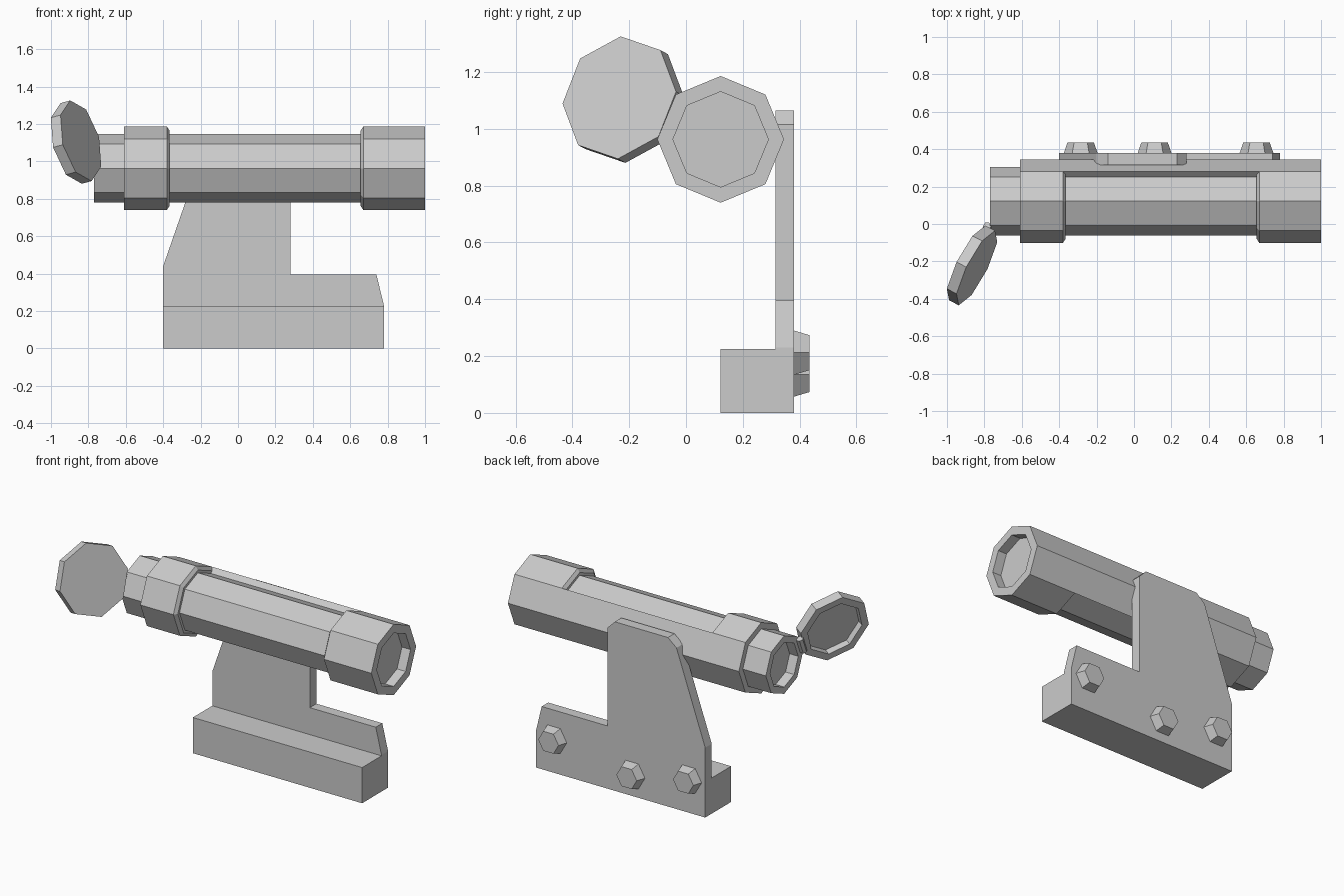
import bpy, bmesh, math
from mathutils import Vector, Matrix

cube = bpy.data.objects.get("Cube")
if cube:
    bpy.data.objects.remove(cube, do_unlink=True)

GREY = (0.6, 0.6, 0.6, 1.0)
metal = bpy.data.materials.new("plain_grey")
metal.use_nodes = True
metal.diffuse_color = GREY
for node in metal.node_tree.nodes:
    if node.type == 'BSDF_PRINCIPLED':
        node.inputs["Base Color"].default_value = GREY


def finish(name, bm, matrix=None):
    bmesh.ops.recalc_face_normals(bm, faces=bm.faces)
    mesh = bpy.data.meshes.new(name)
    bm.to_mesh(mesh)
    bm.free()
    mesh.materials.append(metal)
    ob = bpy.data.objects.new(name, mesh)
    if matrix:
        ob.matrix_world = matrix
    bpy.context.collection.objects.link(ob)
    return ob


def lathe_x(name, profile, matrix, sides=8):
    """Faceted solid around local x from (x, radius) points, capped at both ends."""
    bm = bmesh.new()
    rings = []
    for x, r in profile:
        rings.append([bm.verts.new((x, r * math.cos(k * math.tau / sides),
                                    r * math.sin(k * math.tau / sides)))
                      for k in range(sides)])
    for a, b in zip(rings, rings[1:]):
        for k in range(sides):
            j = (k + 1) % sides
            bm.faces.new((a[k], a[j], b[j], b[k]))
    bm.faces.new(rings[0])
    bm.faces.new(rings[-1])
    return finish(name, bm, matrix)


def prism(name, points, axis, start, end):
    """Extrude a flat outline along one axis (0 = x, 1 = y)."""
    bm = bmesh.new()
    def place(p, d):
        return (d, p[0], p[1]) if axis == 0 else (p[0], d, p[1])
    face = bm.faces.new([bm.verts.new(place(p, start)) for p in points])
    out = bmesh.ops.extrude_face_region(bm, geom=[face])
    shift = Vector(place((0, 0), end - start))
    verts = [v for v in out["geom"] if isinstance(v, bmesh.types.BMVert)]
    bmesh.ops.translate(bm, verts=verts, vec=shift)
    return finish(name, bm)


AXIS_Y, AXIS_Z = 0.122, 0.963
R_TUBE, R_COLLAR = 0.183, 0.223

# Tube with a collar near each end and a recess in both ends
lathe_x("tube", [
    (-0.71, 0.14), (-0.77, 0.14), (-0.77, R_TUBE), (-0.61, R_TUBE),
    (-0.61, R_COLLAR), (-0.38, R_COLLAR), (-0.365, 0.2), (-0.365, R_TUBE),
    (0.655, R_TUBE), (0.655, 0.2), (0.67, R_COLLAR), (1.0, R_COLLAR),
    (1.0, 0.168), (0.94, 0.168)],
    Matrix.Translation((0, AXIS_Y, AXIS_Z)))

# Thicker rear wall joining the two collars
arc = [(r, a) for r, angles in ((R_COLLAR, (-45, 0, 45)), (R_TUBE - 0.004, (45, 0, -45)))
       for a in angles]
prism("rear_wall", [(AXIS_Y + r * math.cos(math.radians(a)),
                     AXIS_Z + r * math.sin(math.radians(a))) for r, a in arc],
      0, -0.385, 0.675)

# Upright mounting plate and foot block
prism("mounting_plate", [
    (-0.4, 0), (-0.4, 0.44), (-0.2, 1.015), (-0.14, 1.065), (0.23, 1.065),
    (0.28, 1.015), (0.28, 0.395), (0.74, 0.395), (0.78, 0.23), (0.78, 0)],
    1, 0.315, 0.38)
prism("foot_block", [(-0.4, 0), (0.78, 0), (0.78, 0.225), (-0.4, 0.225)],
      1, 0.122, 0.315)

# Tapered hexagonal bolts on the back
for i, (x, z) in enumerate([(-0.285, 0.212), (0.11, 0.135), (0.655, 0.212)]):
    # local x points along +y, and a corner points along x
    turn = Matrix(((0, 1, 0), (1, 0, 0), (0, 0, 1))).to_4x4()
    lathe_x(f"bolt_{i + 1}", [(-0.01, 0.09), (0, 0.09), (0.055, 0.071)],
            Matrix.Translation((x, 0.38, z)) @ turn, sides=6)

# Open end cover, hollow on its inner side
normal = Vector((0.864, -0.444, 0.239)).normalized()
up = Vector((-0.115, 0.01, 0.435))
up = (up - normal * up.dot(normal)).normalized()
side = up.cross(normal)
turn = Matrix((normal, side, up)).transposed().to_4x4()
lathe_x("end_cover", [(0, 0.223), (-0.06, 0.223), (-0.06, 0.178), (-0.02, 0.178)],
        Matrix.Translation((-0.84, -0.235, 1.11)) @ turn)

# Hinge pin along the tube's front upper edge
direction = Vector((0, 0.38, 0.92))
lathe_x("hinge", [(-0.05, 0.022), (0.05, 0.022)],
        Matrix.Translation((-0.785, -0.03, 1.035))
        @ direction.to_track_quat('X', 'Z').to_matrix().to_4x4(), sides=6)
